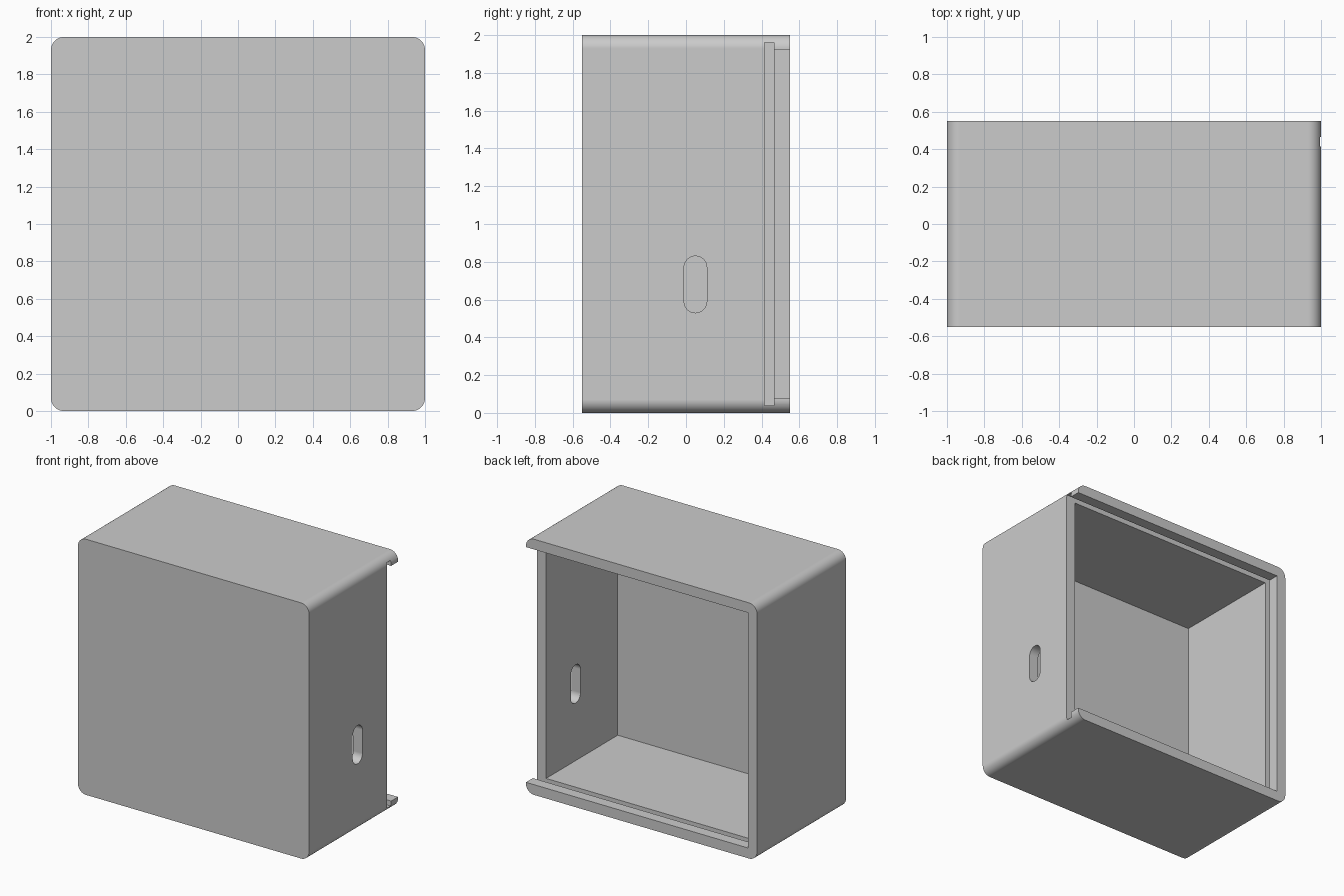
import bpy, bmesh
from math import pi, cos, sin, radians
from mathutils import Vector

cube = bpy.data.objects.get("Cube")
if cube:
    bpy.data.objects.remove(cube, do_unlink=True)

grey = bpy.data.materials.new("light_grey")
grey.use_nodes = True
colour = (0.6, 0.6, 0.6, 1)
grey.diffuse_color = colour
grey.node_tree.nodes["Principled BSDF"].inputs["Base Color"].default_value = colour


def prism(name, low, high, axis, radius=0, steps=16):
    """Box from low to high whose edges along axis are rounded."""
    a, b = [i for i in range(3) if i != axis]
    points = []
    for k, (sa, sb) in enumerate([(1, 1), (0, 1), (0, 0), (1, 0)]):
        ca = high[a] - radius if sa else low[a] + radius
        cb = high[b] - radius if sb else low[b] + radius
        for s in range(steps + 1 if radius else 1):
            t = (k + s / steps) * pi / 2
            p = [0, 0, 0]
            p[axis] = low[axis]
            p[a], p[b] = ca + radius * cos(t), cb + radius * sin(t)
            points.append(p)
    bm = bmesh.new()
    base = bm.faces.new([bm.verts.new(p) for p in points])
    move = Vector((0, 0, 0))
    move[axis] = high[axis] - low[axis]
    top = bmesh.ops.extrude_face_region(bm, geom=[base], use_keep_orig=True)["geom"]
    bmesh.ops.translate(bm, vec=move, verts=[v for v in top if isinstance(v, bmesh.types.BMVert)])
    bmesh.ops.recalc_face_normals(bm, faces=bm.faces)
    mesh = bpy.data.meshes.new(name)
    bm.to_mesh(mesh)
    bm.free()
    mesh.materials.append(grey)
    obj = bpy.data.objects.new(name, mesh)
    bpy.context.collection.objects.link(obj)
    return obj


# Outer block with rounded long edges
body = prism("box_body", (-1, -0.55, 0), (1, 0.55, 2), 1, radius=0.07)

cutters = [
    # Lid groove, open on the left side
    prism("lid_groove_cutter", (-0.96, 0.415, 0.04), (1.2, 0.465, 1.96), 1),
    # Inner cavity
    prism("cavity_cutter", (-0.92, -0.47, 0.08), (0.92, 0.45, 1.92), 1),
    # Rear opening between the rim lips
    prism("rear_opening_cutter", (-0.92, 0.43, 0.08), (1.2, 0.7, 1.92), 1),
    # Cable slot through the left wall
    prism("cable_slot_cutter", (0.8, -0.01, 0.53), (1.2, 0.11, 0.83), 0, radius=0.0599),
]

bpy.context.view_layer.objects.active = body
for cutter in cutters:
    cutter.hide_render = True
    cut = body.modifiers.new(cutter.name, "BOOLEAN")
    cut.operation = "DIFFERENCE"
    cut.solver = "EXACT"
    cut.object = cutter
    bpy.ops.object.modifier_apply(modifier=cut.name)
    bpy.data.objects.remove(cutter, do_unlink=True)

# Smooth corners, flat walls
bpy.ops.object.select_all(action="DESELECT")
body.select_set(True)
bpy.ops.object.shade_smooth_by_angle(angle=radians(30))
weighted = body.modifiers.new("flat_walls", "WEIGHTED_NORMAL")
weighted.keep_sharp = True
